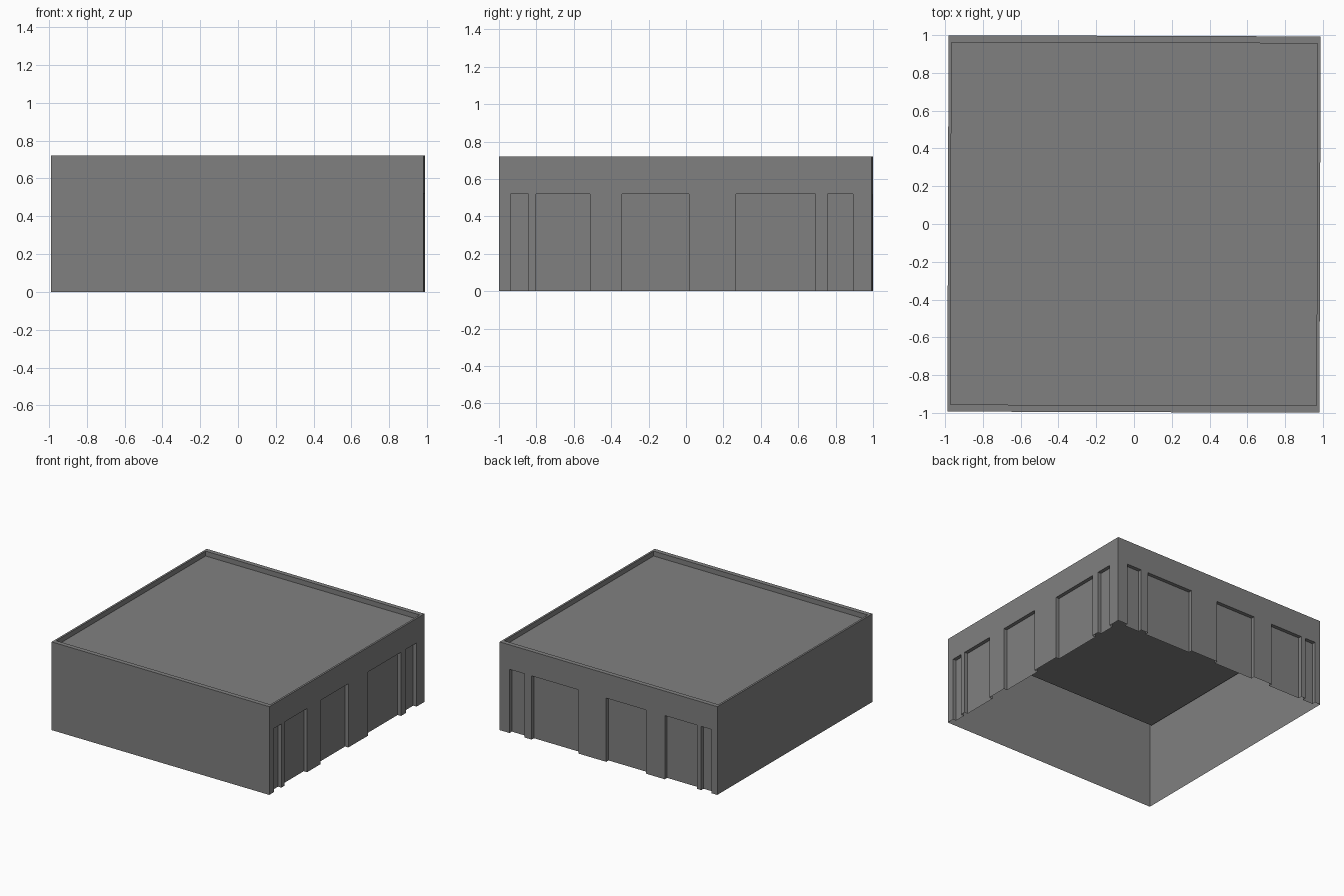
import bpy, bmesh, math
from mathutils import Matrix, Vector

cube = bpy.data.objects.get("Cube")
if cube:
    bpy.data.objects.remove(cube, do_unlink=True)

HALF_X, HALF_Y, HEIGHT = 0.985, 0.996, 0.72
RIM_X, RIM_Y, ROOF_DROP = 0.016, 0.037, 0.04
DOOR_TOP, RECESS = 0.52, 0.03
DOORS = [(-0.935, -0.84), (-0.80, -0.51), (-0.34, 0.02), (0.27, 0.695), (0.76, 0.895)]
TURN = Matrix.Rotation(math.radians(-0.18), 4, 'Z')

grey = bpy.data.materials.new("plain_grey")
grey.use_nodes = True
color = (0.216, 0.216, 0.216, 1)
grey.diffuse_color = color
bsdf = next(n for n in grey.node_tree.nodes if n.type == 'BSDF_PRINCIPLED')
bsdf.inputs["Base Color"].default_value = color
bsdf.inputs["Roughness"].default_value = 0.9


def finish(name, quads, outward):
    """Weld the quads into one object whose faces point outward."""
    bm = bmesh.new()
    for quad in quads:
        bm.faces.new([bm.verts.new(p) for p in quad])
    bmesh.ops.remove_doubles(bm, verts=bm.verts, dist=0.0001)
    bmesh.ops.recalc_face_normals(bm, faces=bm.faces)
    total = sum((f.normal * f.calc_area() for f in bm.faces), Vector())
    if total.dot(outward) < 0:
        bmesh.ops.reverse_faces(bm, faces=bm.faces)
    bm.transform(TURN)
    mesh = bpy.data.meshes.new(name)
    bm.to_mesh(mesh)
    bm.free()
    mesh.materials.append(grey)
    obj = bpy.data.objects.new(name, mesh)
    bpy.context.scene.collection.objects.link(obj)


def wall(name, place, half, outward, doors=()):
    """Thin wall with recessed bays; place maps (along, depth, height) to a point."""
    def panel(a, b, low, high, depth=0):
        return [place(a, depth, low), place(b, depth, low),
                place(b, depth, high), place(a, depth, high)]

    cuts = [-half] + [edge for door in doors for edge in door] + [half]
    quads = []
    for i, (a, b) in enumerate(zip(cuts, cuts[1:])):
        is_door = i % 2 == 1
        quads.append(panel(a, b, DOOR_TOP, HEIGHT))
        quads.append(panel(a, b, 0, DOOR_TOP, RECESS if is_door else 0))
        if is_door:
            # Side reveals and soffit
            for t in (a, b):
                quads.append([place(t, 0, 0), place(t, RECESS, 0),
                              place(t, RECESS, DOOR_TOP), place(t, 0, DOOR_TOP)])
            quads.append([place(a, 0, DOOR_TOP), place(b, 0, DOOR_TOP),
                          place(b, RECESS, DOOR_TOP), place(a, RECESS, DOOR_TOP)])
    finish(name, quads, Vector(outward))


# Two plain walls and two walls with recessed bays
wall("front_wall", lambda t, d, z: (t, d - HALF_Y, z), HALF_X, (0, -1, 0))
wall("right_wall", lambda t, d, z: (d - HALF_X, t, z), HALF_Y, (-1, 0, 0))
wall("back_wall", lambda t, d, z: (t, HALF_Y - d, z), HALF_X, (0, 1, 0), DOORS)
wall("left_wall", lambda t, d, z: (HALF_X - d, t, z), HALF_Y, (1, 0, 0), DOORS)


# Roof tray: rim, inner parapet and sunken deck
def ring(x, y, z):
    return [(-x, -y, z), (x, -y, z), (x, y, z), (-x, y, z)]


outer = ring(HALF_X, HALF_Y, HEIGHT)
inner = ring(HALF_X - RIM_X, HALF_Y - RIM_Y, HEIGHT)
deck = ring(HALF_X - RIM_X, HALF_Y - RIM_Y, HEIGHT - ROOF_DROP)
roof_quads = [deck]
for upper, lower in ((outer, inner), (inner, deck)):
    for i in range(4):
        j = (i + 1) % 4
        roof_quads.append([upper[i], upper[j], lower[j], lower[i]])
finish("roof", roof_quads, Vector((0, 0, 1)))
